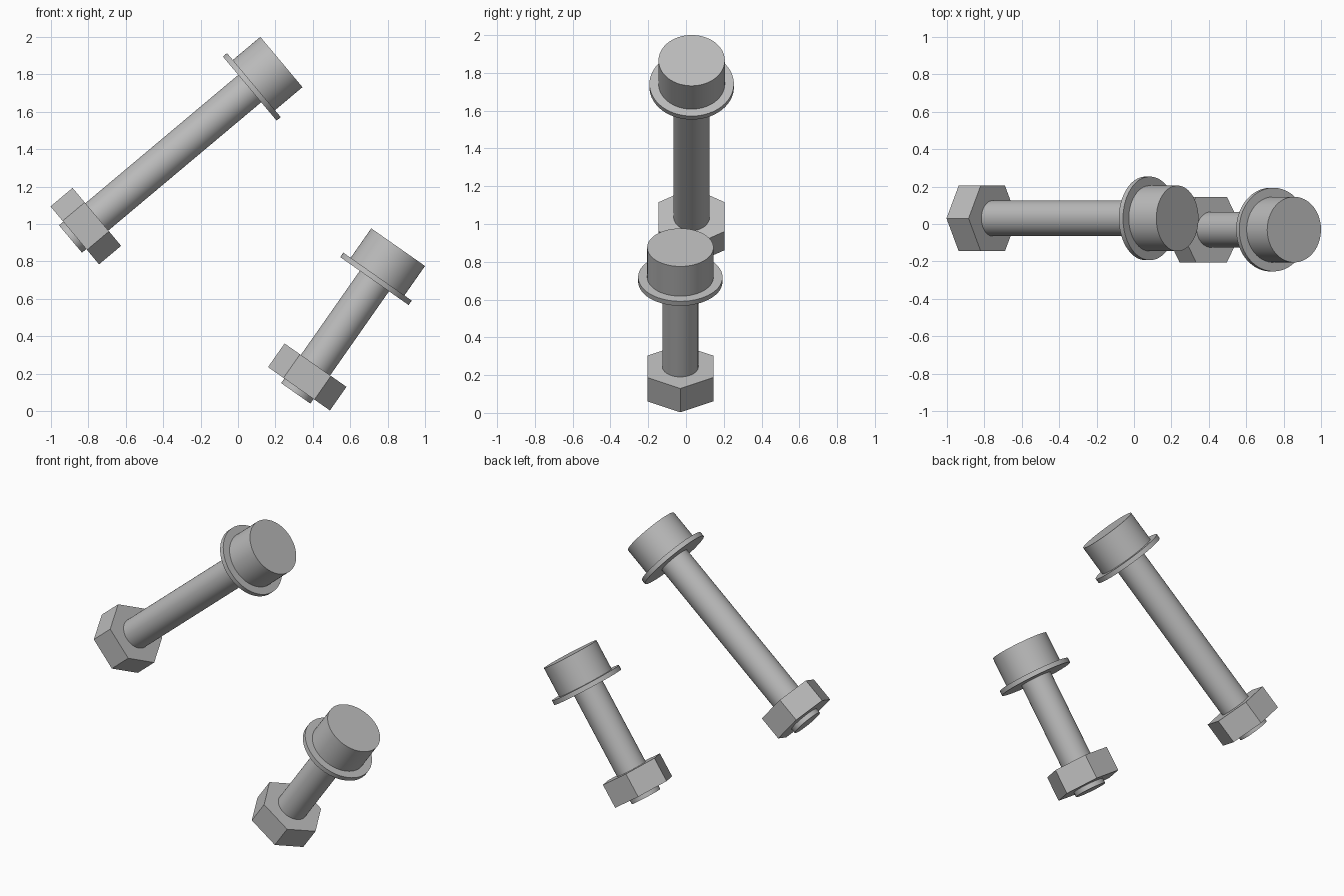
import bpy, bmesh
from math import radians
from mathutils import Matrix, Vector

cube = bpy.data.objects.get("Cube")
if cube:
    bpy.data.objects.remove(cube, do_unlink=True)

# One steel grey for everything
steel = bpy.data.materials.new("steel_grey")
steel.use_nodes = True
grey = (0.5, 0.5, 0.5, 1)
steel.diffuse_color = grey
steel.node_tree.nodes["Principled BSDF"].inputs["Base Color"].default_value = grey


def prism(name, frame, radius, low, high, sides=64):
    """Closed prism along the frame's z axis, from low to high."""
    bm = bmesh.new()
    place = Matrix.Translation((0, 0, (low + high) / 2)) @ Matrix.Rotation(radians(30), 4, 'Z')
    bmesh.ops.create_cone(bm, cap_ends=True, segments=sides, radius1=radius,
                          radius2=radius, depth=high - low, matrix=place)
    mesh = bpy.data.meshes.new(name)
    bm.to_mesh(mesh)
    bm.free()
    mesh.materials.append(steel)
    obj = bpy.data.objects.new(name, mesh)
    bpy.context.collection.objects.link(obj)
    obj.matrix_world = frame
    if sides > 6:
        bpy.ops.object.select_all(action='DESELECT')
        obj.select_set(True)
        bpy.context.view_layer.objects.active = obj
        bpy.ops.object.shade_smooth_by_angle(angle=radians(30))


def bolt(label, top, tilt, length):
    """Bolt hanging from the centre of its head's top face."""
    frame = Matrix.Translation(Vector(top)) @ Matrix.Rotation(radians(tilt), 4, 'Y')
    nut_low = 0.03 - length
    prism(label + "_head", frame, 0.1755, -0.2, 0)
    prism(label + "_washer", frame, 0.2235, -0.221, -0.192)
    prism(label + "_shank", frame, 0.0955, -length, -0.1)
    prism(label + "_hex_nut", frame, 0.202, nut_low, nut_low + 0.154, sides=6)


bolt("long_bolt", (0.232, 0.03, 1.866), 50, 1.472)
bolt("short_bolt", (0.856, -0.03, 0.876), 35, 0.954)
